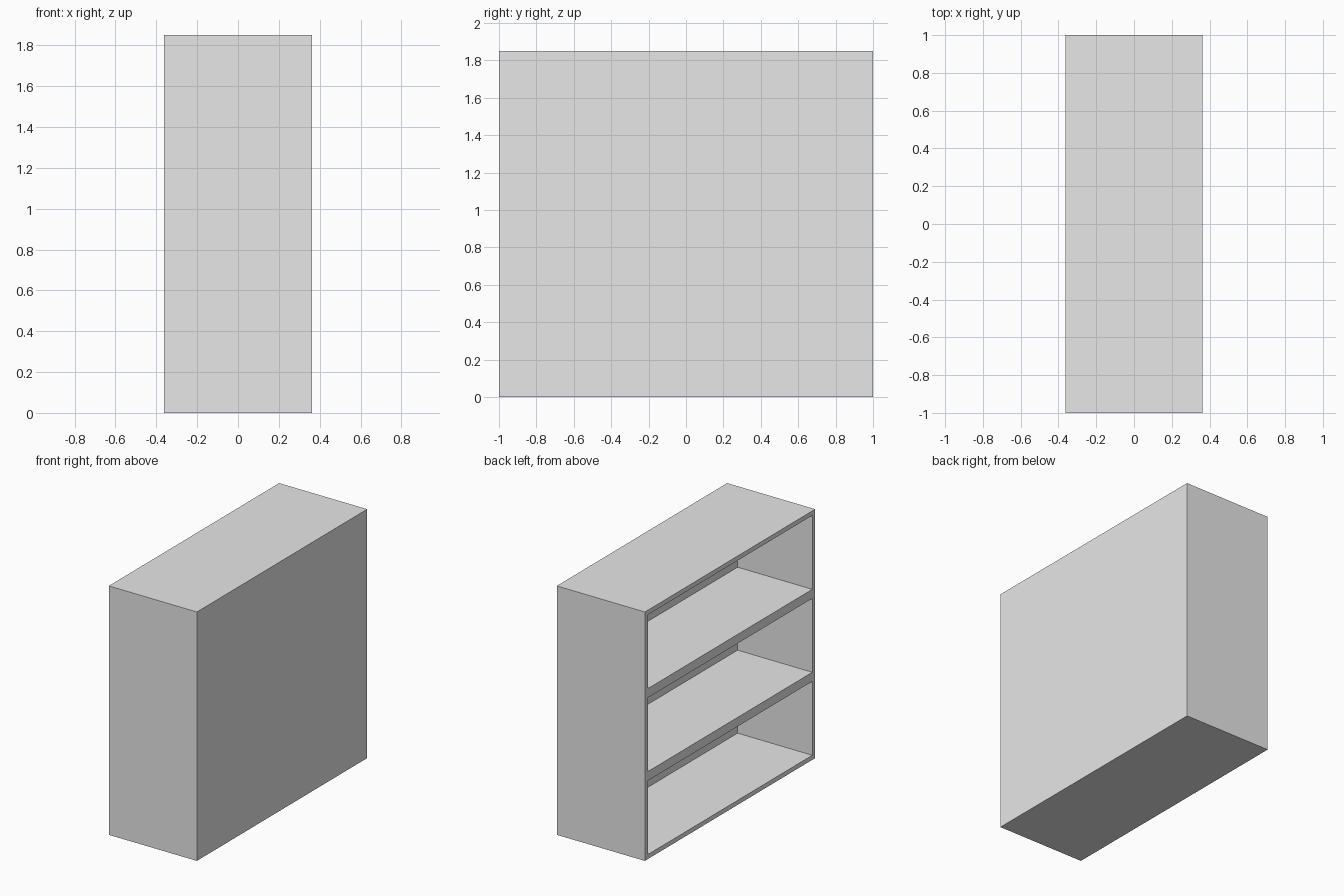
import bpy
import bmesh
from mathutils import Vector

cube = bpy.data.objects.get("Cube")
if cube:
    bpy.data.objects.remove(cube, do_unlink=True)

WIDTH, LENGTH, HEIGHT = 0.724, 2.0, 1.85
BOARD = 0.034          # board thickness at the open side
RECESS = 0.614         # depth of each compartment
SHELVES = 3

# One plain grey finish
grey = bpy.data.materials.new("light grey")
grey.use_nodes = True
colour = (0.8, 0.8, 0.8, 1.0)
grey.diffuse_color = colour
grey.node_tree.nodes["Principled BSDF"].inputs["Base Color"].default_value = colour

# Solid cabinet block standing on the floor
bm = bmesh.new()
bmesh.ops.create_cube(bm, size=1)
bmesh.ops.scale(bm, vec=(WIDTH, LENGTH, HEIGHT), verts=bm.verts)
bmesh.ops.translate(bm, vec=(0, 0, HEIGHT / 2), verts=bm.verts)

# Split into equal tiers
for i in range(1, SHELVES):
    bmesh.ops.bisect_plane(bm, geom=bm.verts[:] + bm.edges[:] + bm.faces[:],
                           plane_co=(0, 0, HEIGHT * i / SHELVES), plane_no=(0, 0, 1))

# Inset each tier on the open side and push it in to make compartments
bm.normal_update()
openings = [f for f in bm.faces if f.normal.x < -0.9]
bmesh.ops.inset_individual(bm, faces=openings, thickness=BOARD, use_even_offset=True)
for face in openings:
    pushed = bmesh.ops.extrude_discrete_faces(bm, faces=[face])["faces"][0]
    bmesh.ops.translate(bm, vec=Vector((RECESS, 0, 0)), verts=pushed.verts)

# Clear the tier seams from the plain outer sides
seams = [e for e in bm.edges if len(e.link_faces) == 2
         and all(f.normal.x > -0.9 for f in e.link_faces)
         and e.calc_face_angle() < 0.01]
bmesh.ops.dissolve_edges(bm, edges=seams, use_verts=False)
bmesh.ops.recalc_face_normals(bm, faces=bm.faces)

mesh = bpy.data.meshes.new("shelf_cabinet")
bm.to_mesh(mesh)
bm.free()
mesh.materials.append(grey)
cabinet = bpy.data.objects.new("shelf_cabinet", mesh)
bpy.context.collection.objects.link(cabinet)
